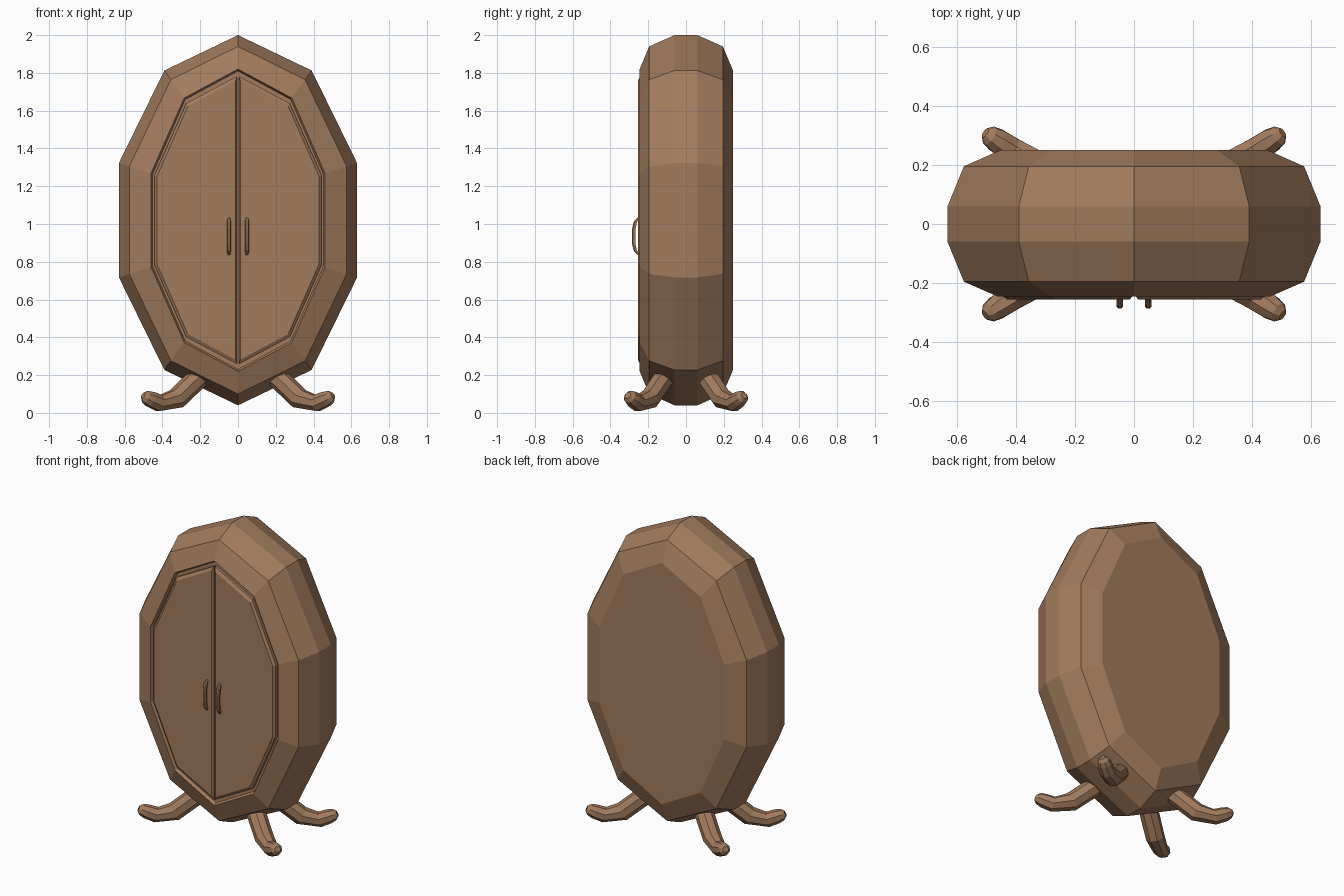
import bpy, bmesh, math
from mathutils import Vector

cube = bpy.data.objects.get("Cube")
if cube:
    bpy.data.objects.remove(cube)

wood = bpy.data.materials.new("brown wood")
wood.use_nodes = True
BROWN = (0.36, 0.20, 0.11, 1)
wood.diffuse_color = BROWN
wood.node_tree.nodes["Principled BSDF"].inputs["Base Color"].default_value = BROWN
MID = 1.02


def loft(name, rings):
    """Skin a list of equal-length point loops and cap both ends."""
    bm = bmesh.new()
    loops = [[bm.verts.new(p) for p in ring] for ring in rings]
    n = len(loops[0])
    for a, b in zip(loops, loops[1:]):
        for i in range(n):
            j = (i + 1) % n
            bm.faces.new((a[i], a[j], b[j], b[i]))
    bm.faces.new(loops[0])
    bm.faces.new(loops[-1])
    bmesh.ops.recalc_face_normals(bm, faces=bm.faces)
    mesh = bpy.data.meshes.new(name)
    bm.to_mesh(mesh)
    bm.free()
    mesh.materials.append(wood)
    obj = bpy.data.objects.new(name, mesh)
    bpy.context.collection.objects.link(obj)
    return obj


def decagon(rx, rz, y):
    return [Vector((rx * math.sin(i * math.pi / 5), y, MID + rz * math.cos(i * math.pi / 5)))
            for i in range(10)]


# Cabinet shell: rounded ten-sided drum with a shallow recess in the front
shell = [(0.475, 0.79, -0.225), (0.485, 0.80, -0.245), (0.605, 0.92, -0.195),
         (0.663, 0.98, -0.06), (0.663, 0.98, 0.06), (0.605, 0.92, 0.195),
         (0.475, 0.79, 0.25)]
loft("cabinet_body", [decagon(*ring) for ring in shell])


# Doors: half ovals with a bevelled rim
def door_ring(side, rx, rz, y, gap):
    ring = decagon(rx, rz, y)[:6]
    # slide the end points along the rim to the centre gap
    for end, near in ((0, 1), (5, 4)):
        ring[end] = ring[end].lerp(ring[near], gap / ring[near].x)
    return [Vector((side * p.x, p.y, p.z)) for p in ring]


for side, label in ((1, "left"), (-1, "right")):
    loft(label + "_door", [door_ring(side, 0.466, 0.765, -0.22, 0.004),
                           door_ring(side, 0.466, 0.765, -0.243, 0.004),
                           door_ring(side, 0.452, 0.745, -0.255, 0.014)])

    # Handle: slim bar bowed out from the door
    path = [(-0.25, 1.035, 0.007), (-0.272, 1.01, 0.011), (-0.28, 0.97, 0.011),
            (-0.28, 0.90, 0.011), (-0.272, 0.86, 0.011), (-0.25, 0.835, 0.007)]
    rings = []
    for y, z, w in path:
        x = side * 0.048
        rings.append([(x - w, y + 0.012, z), (x - w, y, z), (x - w / 2, y - 0.006, z),
                      (x + w / 2, y - 0.006, z), (x + w, y, z), (x + w, y + 0.012, z)])
    loft(label + "_handle", rings)


# Legs: faceted tubes curling outward to an upturned toe
# path entries: x, z, radius, lean of the section in degrees from horizontal
LEG = [(0.17, 0.22, 0.055, -48), (0.235, 0.162, 0.058, -48), (0.325, 0.075, 0.057, -32),
       (0.415, 0.052, 0.047, 14), (0.462, 0.072, 0.044, 25), (0.488, 0.085, 0.036, 25),
       (0.503, 0.092, 0.018, 25)]
OUT = Vector((0.836, 0.548, 0))
ACROSS = Vector((-0.548, 0.836, 0))


def leg(name, sx, sy):
    rings = []
    for x, z, r, lean in LEG:
        t = math.radians(lean)
        up = Vector((0, 0, math.cos(t))) - OUT * math.sin(t)
        centre = Vector((x, 0.11 + 0.655 * (x - 0.2), z))
        ring = []
        for i in range(8):
            a = math.pi * (i + 0.5) / 4
            p = centre + ACROSS * (r * math.cos(a)) + up * (r * math.sin(a))
            ring.append((sx * p.x, sy * p.y, max(p.z, 0)))
        rings.append(ring)
    loft(name, rings)


for sy, depth in ((-1, "front"), (1, "back")):
    for sx, label in ((1, "left"), (-1, "right")):
        leg(f"{depth}_{label}_leg", sx, sy)
